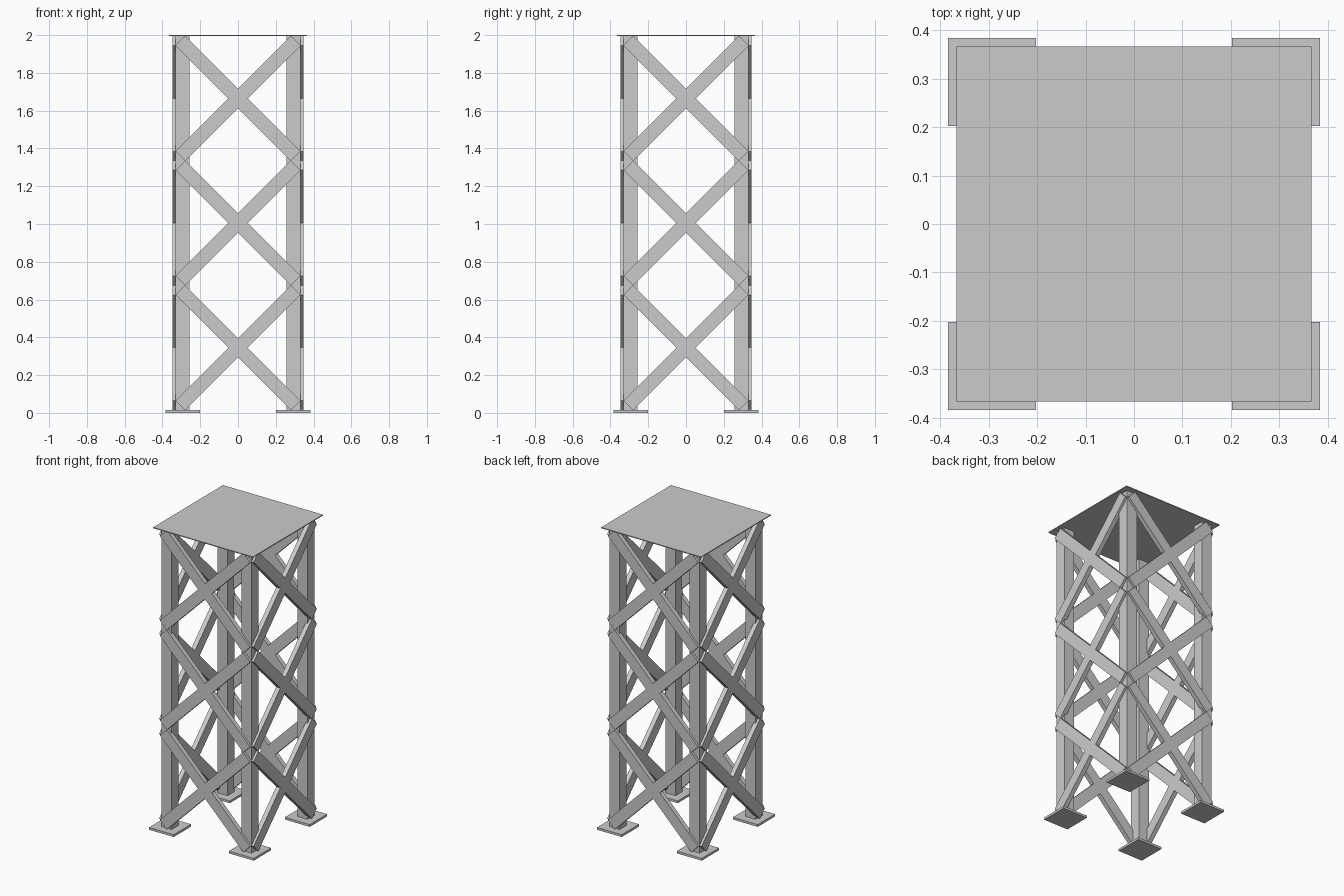
import bpy
import math
from mathutils import Matrix, Vector

if "Cube" in bpy.data.objects:
    bpy.data.objects.remove(bpy.data.objects["Cube"])

LEG = 0.293          # leg centre offset from the axis
LEG_W = 0.075        # leg width
FOOT_H = 0.015       # foot plate thickness
TOP_H = 0.006        # deck thickness
BAY = 0.66           # height of one braced bay
BRACE_W = 0.072      # brace width on the face
BRACE_T = 0.030      # brace thickness, centred on the leg's outer face
BRACE_L = 2 * 0.3055 * math.sqrt(2)


def box(name, size, matrix):
    bpy.ops.mesh.primitive_cube_add(size=1)
    ob = bpy.context.object
    ob.name = name
    ob.data.transform(matrix @ Matrix.Diagonal((*size, 1)))
    return ob


def at(x, y, z):
    return Matrix.Translation(Vector((x, y, z)))


# Top deck
box("top_deck", (0.732, 0.732, TOP_H), at(0, 0, 2 - TOP_H / 2))

# Four legs, each on a square foot plate
leg_h = 2 - TOP_H - FOOT_H
for y, depth in ((-LEG, "front"), (LEG, "back")):
    for x, side in ((-LEG, "left"), (LEG, "right")):
        box(f"{depth}_{side}_leg", (LEG_W, LEG_W, leg_h),
            at(x, y, FOOT_H + leg_h / 2))
        box(f"{depth}_{side}_foot_plate", (0.182, 0.182, FOOT_H),
            at(x, y, FOOT_H / 2))

# Crossed braces: three bays on each of the four sides
for i, face in enumerate(("front", "right", "back", "left")):
    turn = Matrix.Rotation(i * math.pi / 2, 4, 'Z')
    for bay in range(3):
        z = 0.345 + bay * BAY
        for tilt, way in ((45, "falling"), (-45, "rising")):
            m = turn @ at(0, -0.331, z) @ Matrix.Rotation(math.radians(tilt), 4, 'Y')
            box(f"{face}_{way}_brace_{bay + 1}", (BRACE_L, BRACE_T, BRACE_W), m)
